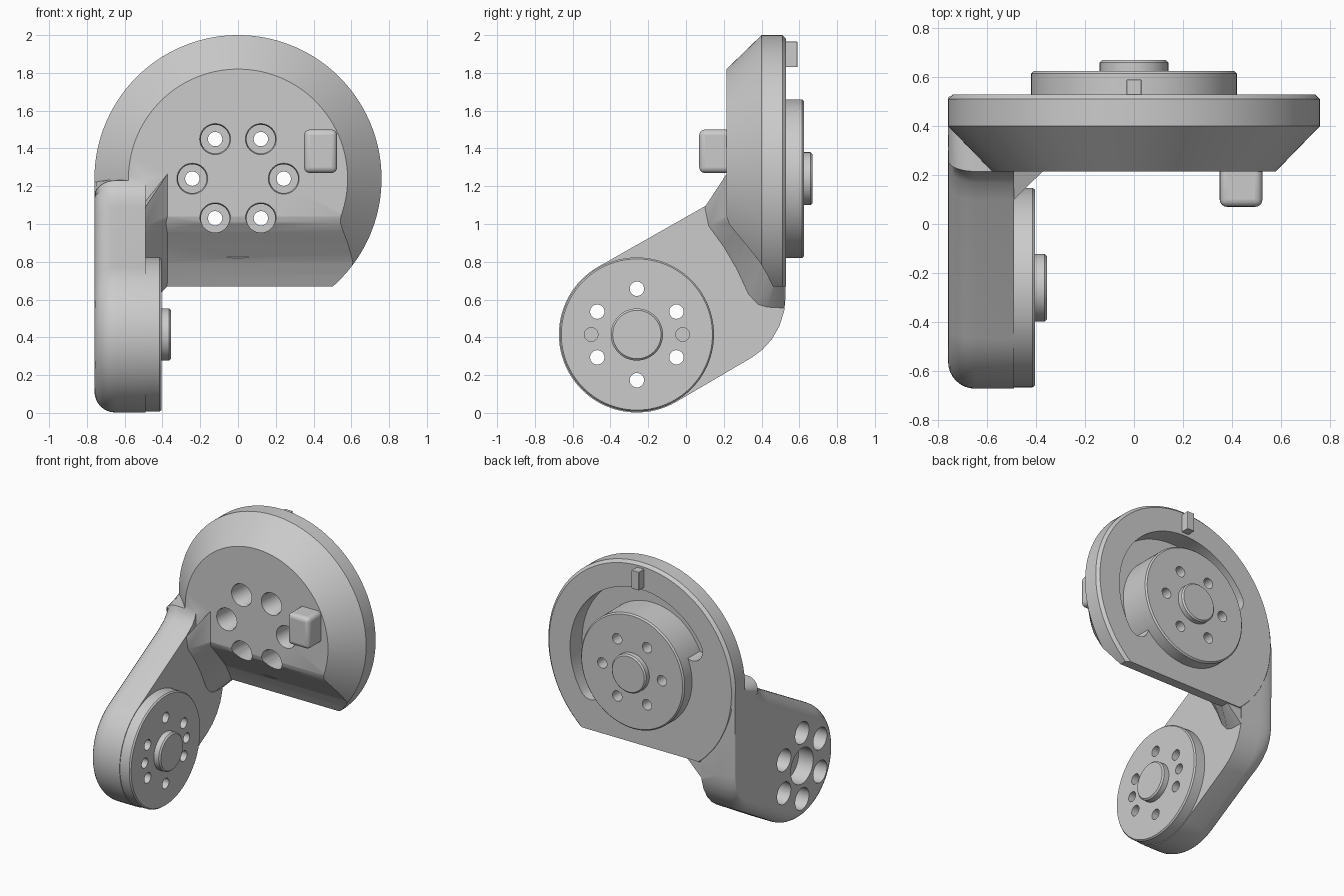
import bpy, bmesh
from math import sin, cos, pi, radians, hypot

if "Cube" in bpy.data.objects:
    bpy.data.objects.remove(bpy.data.objects["Cube"])


def loft(name, loops):
    """Closed solid through equal-length loops of 3D points."""
    bm = bmesh.new()
    rings = [[bm.verts.new(p) for p in lp] for lp in loops]
    n = len(rings[0])
    for a, b in zip(rings, rings[1:]):
        for i in range(n):
            j = (i + 1) % n
            bm.faces.new((a[i], a[j], b[j], b[i]))
    bm.faces.new(rings[0])
    bm.faces.new(rings[-1])
    bmesh.ops.recalc_face_normals(bm, faces=bm.faces)
    me = bpy.data.meshes.new(name)
    bm.to_mesh(me)
    bm.free()
    ob = bpy.data.objects.new(name, me)
    bpy.context.collection.objects.link(ob)
    return ob


def lathe(name, axis, c, profile, n=128):
    """Turned solid along X or Y; profile holds (radius, position)."""
    def pt(r, h, a):
        u, v = c[0] + r * cos(a), c[1] + r * sin(a)
        return (h, u, v) if axis == 'X' else (u, h, v)
    return loft(name, [[pt(r, h, 2 * pi * i / n) for i in range(n)] for r, h in profile])


def activate(ob):
    bpy.ops.object.select_all(action='DESELECT')
    ob.select_set(True)
    bpy.context.view_layer.objects.active = ob


def combine(ob, other, op):
    activate(ob)
    m = ob.modifiers.new("bool", 'BOOLEAN')
    m.operation, m.solver, m.object = op, 'EXACT', other
    bpy.ops.object.modifier_apply(modifier=m.name)
    bpy.data.objects.remove(other)


def add(other):
    combine(body, other, 'UNION')


def cut(other):
    combine(body, other, 'DIFFERENCE')


DISC = (0, 1.24)        # x, z of the large disc
PAD = (-0.26, 0.415)    # y, z of the arm pad

# large dished disc
body = lathe("hinge_bracket", 'Y', DISC,
             [(0.58, 0.215), (0.76, 0.40), (0.76, 0.51), (0.74, 0.53)], 160)

# scooped and flattened lower edge of the disc
scoop = [(0.215, 1.04), (0.226, 1.005), (0.26, 0.96), (0.31, 0.90), (0.39, 0.80),
         (0.43, 0.73), (0.46, 0.67)]
low = [(0.1, 1.06)] + scoop + [(0.8, 0.67), (0.8, 0.3), (0.1, 0.3)]
cut(loft("scoop_cutter", [[(x, y, z) for y, z in low] for x in (-1, 1)]))

# arc-shaped groove in the back
a0, a1, rm, hw = radians(-33), radians(150), 0.485, 0.085
arc = [a0 + (a1 - a0) * i / 60 for i in range(61)]
groove = [((rm + hw) * cos(a), (rm + hw) * sin(a)) for a in arc]
groove += [(rm * cos(a1) + hw * cos(a1 + pi * i / 12), rm * sin(a1) + hw * sin(a1 + pi * i / 12))
           for i in range(1, 12)]
groove += [((rm - hw) * cos(a), (rm - hw) * sin(a)) for a in reversed(arc)]
groove += [(rm * cos(a0) + hw * cos(a0 + pi + pi * i / 12), rm * sin(a0) + hw * sin(a0 + pi + pi * i / 12))
           for i in range(1, 12)]
cut(loft("groove_cutter", [[(x, y, z + 1.24) for x, z in groove] for y in (0.39, 0.7)]))

# arm: outline in y, z with a weight for the rounding of its outer edge
outline = [(PAD[0] + 0.413 * cos(radians(a)), PAD[1] + 0.413 * sin(radians(a)), 1)
           for a in range(120, 301, 4)]
outline += [(0.35, 0.294, 0.9), (0.405, 0.335, 0.7), (0.455, 0.39, 0.5), (0.495, 0.46, 0.3),
            (0.52, 0.54, 0.2), (0.528, 0.62, 0.15), (0.528, 1.24, 0.1), (0.42, 1.24, 0.1),
            (0.30, 1.235, 0.6), (0.215, 1.23, 0.9), (0.20, 1.185, 1), (0.17, 1.145, 1),
            (0.10, 1.094, 1)]


def arm_ring(x, d):
    ring, n = [], len(outline)
    for i, (y, z, w) in enumerate(outline):
        p, q = outline[i - 1], outline[(i + 1) % n]
        ty, tz = q[0] - p[0], q[1] - p[1]
        k = d * w / hypot(ty, tz)
        ring.append((x, y - tz * k, z + ty * k))
    return ring


steps = [i * pi / 16 for i in range(9)]
add(loft("arm", [arm_ring(-0.49, 0)] +
         [arm_ring(-0.65 - 0.11 * sin(t), 0.11 * (1 - cos(t))) for t in steps]))

# sloping web between arm and disc
web_a = [(0.10, 1.09), (0.12, 0.99), (0.20, 0.88), (0.27, 0.76), (0.33, 0.63), (0.38, 0.575),
         (0.43, 0.56), (0.522, 0.555), (0.522, 1.2)]
web_b = [(0.218, 1.27), (0.218, 1.04), (0.265, 0.96), (0.315, 0.90), (0.394, 0.80), (0.434, 0.73),
         (0.464, 0.673), (0.522, 0.673), (0.522, 1.2)]
add(loft("web", [[(-0.51, y, z) for y, z in web_a], [(-0.49, y, z) for y, z in web_a],
                 [(-0.37, y, z) for y, z in web_b]]))

# round pad and boss on the arm
add(lathe("arm_pad", 'X', PAD, [(0.408, -0.52), (0.408, -0.415), (0.40, -0.405)]))
add(lathe("arm_boss", 'X', PAD, [(0.138, -0.45), (0.138, -0.365), (0.128, -0.355)], 64))

# round hub and boss on the back of the disc
add(lathe("disc_hub", 'Y', DISC, [(0.42, 0.37), (0.42, 0.615), (0.41, 0.625)]))
add(lathe("disc_boss", 'Y', DISC, [(0.14, 0.58), (0.14, 0.66), (0.13, 0.67)], 64))

# counterbored bolt circles
for i in range(6):
    a = i * pi / 3
    c = (DISC[0] + 0.242 * cos(a), DISC[1] + 0.242 * sin(a))
    cut(lathe("bolt", 'Y', c, [(0.082, 0.1), (0.082, 0.218), (0.076, 0.23), (0.076, 0.48),
                               (0.038, 0.48), (0.038, 0.8)], 32))
    a += pi / 6
    c = (PAD[0] + 0.242 * cos(a), PAD[1] + 0.242 * sin(a))
    cut(lathe("bolt", 'X', c, [(0.08, -0.9), (0.08, -0.54), (0.038, -0.54), (0.038, -0.3)], 32))

# two blind pin holes and the outer centre recess
for s in (-1, 1):
    cut(lathe("pin", 'X', (PAD[0] + s * 0.242, PAD[1]), [(0.036, -0.47), (0.036, -0.3)], 32))
cut(lathe("recess", 'X', PAD, [(0.13, -0.9), (0.13, -0.64)], 64))


def block(name, lo, hi, bevel):
    (x0, y0, z0), (x1, y1, z1) = lo, hi
    ob = loft(name, [[(x0, y, z0), (x1, y, z0), (x1, y, z1), (x0, y, z1)] for y in (y0, y1)])
    m = ob.modifiers.new("bevel", 'BEVEL')
    m.width, m.segments = bevel, 4
    return ob


# front stop block and rear locating key
stop = block("stop_block", (0.35, 0.07, 1.27), (0.525, 0.27, 1.50), 0.03)
key = block("locating_key", (-0.03, 0.48, 1.83), (0.03, 0.59, 1.965), 0.004)

for ob in (body, stop, key):
    activate(ob)
    bpy.ops.object.shade_smooth_by_angle(angle=radians(30))
